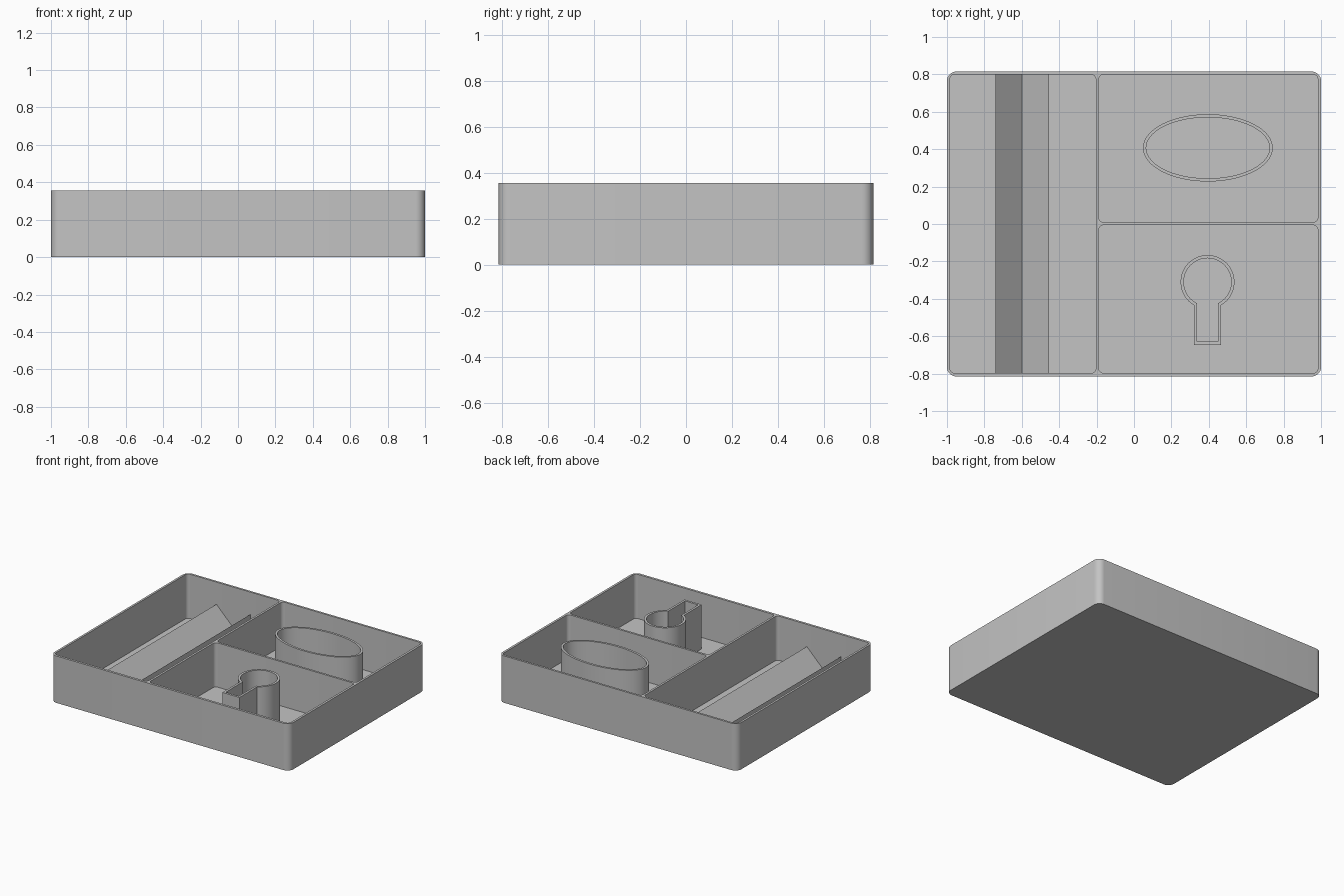
import bpy
import bmesh
from math import sin, cos, pi, asin, sqrt, radians

HEIGHT, FLOOR = 0.355, 0.02

cube = bpy.data.objects.get("Cube")
if cube:
    bpy.data.objects.remove(cube)

grey = bpy.data.materials.new("plain grey")
grey.use_nodes = True
grey.diffuse_color = (0.55, 0.55, 0.55, 1)
grey.node_tree.nodes["Principled BSDF"].inputs["Base Color"].default_value = grey.diffuse_color


def finish(name, bm):
    bmesh.ops.recalc_face_normals(bm, faces=bm.faces)
    mesh = bpy.data.meshes.new(name)
    bm.to_mesh(mesh)
    bm.free()
    mesh.materials.append(grey)
    obj = bpy.data.objects.new(name, mesh)
    bpy.context.collection.objects.link(obj)
    return obj


def smooth(obj):
    bpy.ops.object.select_all(action='DESELECT')
    obj.select_set(True)
    bpy.context.view_layer.objects.active = obj
    bpy.ops.object.shade_smooth_by_angle(angle=radians(30))


def rounded_rect(x0, x1, y0, y1, r, steps=8):
    centres = [(x1 - r, y1 - r), (x0 + r, y1 - r), (x0 + r, y0 + r), (x1 - r, y0 + r)]
    return [(cx + r * cos(a), cy + r * sin(a))
            for q, (cx, cy) in enumerate(centres)
            for a in [(q + i / steps) * pi / 2 for i in range(steps + 1)]]


def prism(name, outline, z0, z1):
    bm = bmesh.new()
    low, top = [[bm.verts.new((x, y, z)) for x, y in outline] for z in (z0, z1)]
    bm.faces.new(low)
    bm.faces.new(top)
    n = len(outline)
    for i in range(n):
        j = (i + 1) % n
        bm.faces.new((low[i], low[j], top[j], top[i]))
    return finish(name, bm)


def ring_wall(name, outer, inner, z0, z1):
    """Thin upright wall between two outlines with equal point counts."""
    bm = bmesh.new()
    loops = [[bm.verts.new((x, y, z)) for x, y in pts]
             for pts, z in ((outer, z0), (outer, z1), (inner, z1), (inner, z0))]
    n = len(outer)
    for k in range(4):
        a, b = loops[k], loops[(k + 1) % 4]
        for i in range(n):
            j = (i + 1) % n
            bm.faces.new((a[i], a[j], b[j], b[i]))
    smooth(finish(name, bm))


def ellipse(cx, cy, rx, ry, n=72):
    return [(cx + rx * cos(2 * pi * i / n), cy + ry * sin(2 * pi * i / n)) for i in range(n)]


def keyhole(cx, cy, r, half, bottom, n=48):
    gap = asin(half / r)
    start, sweep = -pi / 2 + gap, 2 * pi - 2 * gap
    arc = [(cx + r * cos(start + sweep * i / n), cy + r * sin(start + sweep * i / n))
           for i in range(n + 1)]
    return arc + [(cx - half, bottom), (cx + half, bottom)]


# Tray with three rounded compartments
tray = prism("tray", rounded_rect(-1, 1, -0.815, 0.815, 0.05), 0, HEIGHT)
pockets = [(-0.984, -0.204, -0.797, 0.799),
           (-0.188, 0.983, 0.01, 0.799),
           (-0.188, 0.983, -0.797, -0.006)]
for bounds in pockets:
    cutter = prism("pocket_cutter", rounded_rect(*bounds, 0.025), FLOOR, HEIGHT + 0.2)
    cutter.hide_render = True
    bpy.context.view_layer.objects.active = tray
    mod = tray.modifiers.new("pocket", 'BOOLEAN')
    mod.operation, mod.solver, mod.object = 'DIFFERENCE', 'EXACT', cutter
    bpy.ops.object.modifier_apply(modifier=mod.name)
    bpy.data.objects.remove(cutter)
smooth(tray)

# Long cradle with a V groove
profile = [(-0.74, FLOOR), (-0.455, FLOOR), (-0.455, 0.187), (-0.5975, 0.045), (-0.74, 0.187)]
bm = bmesh.new()
front, back = [[bm.verts.new((x, y, z)) for x, z in profile] for y in (-0.8, 0.802)]
bm.faces.new(front)
bm.faces.new(back)
for i in range(len(profile)):
    j = (i + 1) % len(profile)
    bm.faces.new((front[i], front[j], back[j], back[i]))
finish("v_cradle", bm)

# Oval and keyhole shaped holders
ring_wall("oval_holder", ellipse(0.395, 0.407, 0.347, 0.18),
          ellipse(0.395, 0.407, 0.33, 0.163), FLOOR, HEIGHT)
ring_wall("keyhole_holder", keyhole(0.393, -0.31, 0.144, 0.072, -0.646),
          keyhole(0.393, -0.31, 0.127, 0.055, -0.629), FLOOR, HEIGHT)
